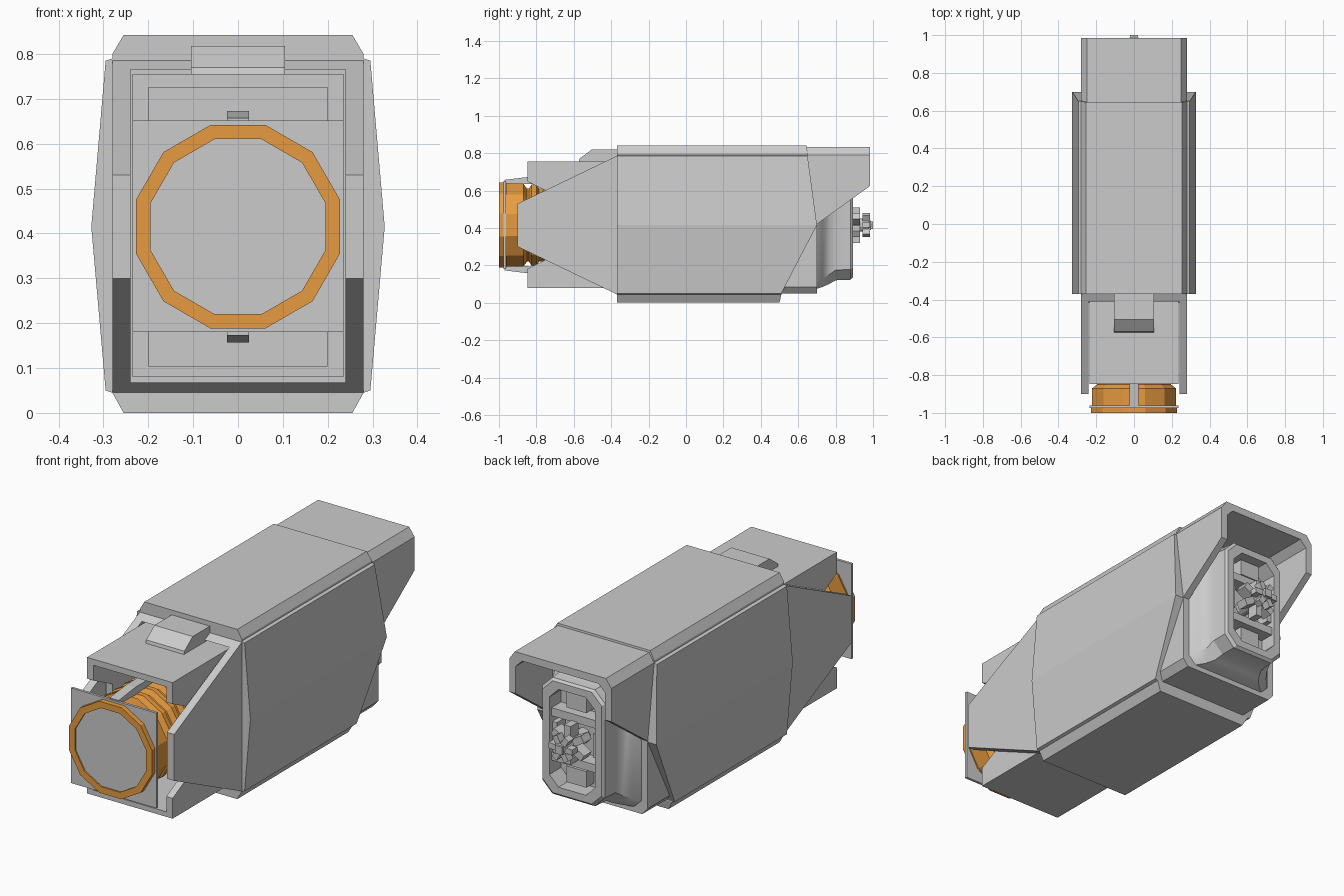
import bpy, bmesh, math
from mathutils import Matrix, Vector

if "Cube" in bpy.data.objects:
    bpy.data.objects.remove(bpy.data.objects["Cube"])

ZC = 0.415  # height of the barrel axis
orange = bpy.data.materials.new("orange")
orange.diffuse_color = (0.80, 0.33, 0.05, 1)
orange.use_nodes = True
orange.node_tree.nodes["Principled BSDF"].inputs["Base Color"].default_value = orange.diffuse_color


def loft(name, rings, mat=None, closed=False):
    """Skin a stack of matching point rings; cap the ends or join them."""
    bm = bmesh.new()
    vs = [[bm.verts.new(p) for p in r] for r in rings]
    n = len(vs[0])
    pairs = list(zip(vs, vs[1:])) + ([(vs[-1], vs[0])] if closed else [])
    for a, b in pairs:
        for i in range(n):
            j = (i + 1) % n
            bm.faces.new((a[i], a[j], b[j], b[i]))
    if not closed:
        bm.faces.new(vs[0])
        bm.faces.new(vs[-1])
    bmesh.ops.recalc_face_normals(bm, faces=bm.faces)
    me = bpy.data.meshes.new(name)
    bm.to_mesh(me)
    bm.free()
    ob = bpy.data.objects.new(name, me)
    bpy.context.collection.objects.link(ob)
    if mat:
        me.materials.append(mat)
    return ob


def levels(name, rows):
    """Rows of (z, half width, y front, y back)."""
    return loft(name, [[(-w, a, z), (w, a, z), (w, b, z), (-w, b, z)] for z, w, a, b in rows])


def box(name, x0, x1, y0, y1, z0, z1):
    return loft(name, [[(x0, y0, z), (x1, y0, z), (x1, y1, z), (x0, y1, z)] for z in (z0, z1)])


def octo(y, w, z0, z1, c):
    return [(w - c, y, z0), (w, y, z0 + c), (w, y, z1 - c), (w - c, y, z1),
            (c - w, y, z1), (-w, y, z1 - c), (-w, y, z0 + c), (c - w, y, z0)]


def dodec(y, apothem):
    r = apothem / math.cos(math.pi / 12)
    return [(r * math.sin((k + .5) * math.pi / 6), y, ZC + r * math.cos((k + .5) * math.pi / 6))
            for k in range(12)]


def cut(ob, *cutters):
    for c in cutters:
        m = ob.modifiers.new("cut", 'BOOLEAN')
        m.operation, m.solver, m.object = 'DIFFERENCE', 'EXACT', c
        bpy.context.view_layer.objects.active = ob
        bpy.ops.object.modifier_apply(modifier=m.name)
        bpy.data.objects.remove(c)


def spin(ob, angle):
    """Turn a part about the barrel axis."""
    c = Vector((0, 0, ZC))
    ob.data.transform(Matrix.Translation(c) @ Matrix.Rotation(angle, 4, 'Y') @ Matrix.Translation(-c))


# Main body with bulged side panels
levels("main_body", [(0, .255, -.37, .50), (.045, .28, -.37, .51), (.05, .295, -.37, .51),
                     (.415, .327, -.37, .70), (.785, .295, -.37, .65),
                     (.79, .28, -.37, .65), (.80, .28, -.37, .65), (.842, .255, -.37, .645)])

# Front collar with tapering side cheeks
collar = levels("front_collar", [(.045, .28, -.37, -.3), (.30, .28, -.90, -.3),
                                 (.53, .28, -.90, -.3), (.785, .28, -.37, -.3)])
cut(collar, box("collar_cutter", -.24, .24, -1.2, -.36, .068, .765))

# Front housing, hollow, with notched sides
housing = box("front_housing", -.235, .235, -.848, -.34, .08, .755)
cut(housing, box("cavity_cutter", -.2, .2, -1, -.42, .105, .725),
    levels("notch_cutter", [(.18, .5, -1, -.85), (.255, .5, -1, -.70),
                            (.575, .5, -1, -.70), (.65, .5, -1, -.85)]))

# Latch on top
loft("top_latch", [[(x, -.575, .75), (x, -.57, .77), (x, -.505, .818), (x, -.36, .818), (x, -.36, .75)]
                   for x in (-.105, .105)])

# Lens: ring, face, square plate, ribbed barrel
loft("lens_ring", [dodec(-1, .195), dodec(-1, .227), dodec(-.96, .227), dodec(-.96, .195)],
     orange, closed=True)
loft("lens_face", [dodec(-.993, .195), dodec(-.96, .195)])
box("lens_plate", -.235, .235, -.975, -.962, .18, .652)
barrel = [(-.962, .222), (-.87, .222), (-.85, .195)]
for k in range(4):
    y = -.84 + k * .075
    barrel += [(y, .195), (y + .015, .218), (y + .04, .218), (y + .055, .195)]
barrel += [(-.42, .195)]
loft("ribbed_barrel", [dodec(y, r) for y, r in barrel], orange)

# Guide strips above and below the barrel
for s, tag in ((1, "upper"), (-1, "lower")):
    loft(tag + "_guide_strip", [[(x, -.97, ZC + s * .215), (x, -.97, ZC + s * .242),
                                 (x, -.84, ZC + s * .258), (x, -.6, ZC + s * .258),
                                 (x, -.6, ZC + s * .235), (x, -.84, ZC + s * .22)]
                                for x in (-.025, .025)])

# Rear hood, open at the back
hood = levels("rear_hood", [(.05, .25, .45, .70), (.085, .28, .45, .70), (.42, .28, .45, .70),
                            (.625, .28, .45, .985), (.79, .28, .45, .985), (.832, .25, .45, .985)])
cut(hood, loft("hood_cutter", [octo(y, .245, .08, .795, .035) for y in (.69, 1.2)]))

# Connector pod flaring out of the hood, with a recess
pod = loft("connector_pod", [octo(.685, .25, .07, .80, .035), octo(.70, .243, .075, .79, .04),
                             octo(.73, .21, .085, .755, .045), octo(.765, .185, .10, .72, .05),
                             octo(.80, .175, .12, .705, .055), octo(.88, .172, .123, .70, .055),
                             octo(.892, .162, .135, .69, .055)])
cut(pod, loft("recess_cutter", [octo(y, .125, .17, .655, .05) for y in (.80, 1.0)]))
pod.select_set(True)
bpy.context.view_layer.objects.active = pod
bpy.ops.object.shade_smooth_by_angle(angle=math.radians(30))

# Blocks inside the recess
for s, tag in ((1, "upper"), (-1, "lower")):
    z = ZC + s * .11
    box(tag + "_shelf", -.127, .127, .79, .875, z - .02, z + .02)
    z = ZC + s * .185
    box(tag + "_socket_block", -.055, .055, .79, .86, z - .04, z + .04)
for s, tag in ((1, "right"), (-1, "left")):
    box(tag + "_side_block", s * .125 - .025, s * .125 + .025, .79, .87, ZC - .06, ZC + .06)

# Rotary hub with fins and claws
loft("hub", [dodec(.79, .035), dodec(.975, .035), dodec(.99, .02)])
for k in range(6):
    a = k * math.pi / 3
    spin(box("hub_fin", -.018, .018, .87, .93, ZC + .035, ZC + .095), a)
    spin(box("hub_claw", -.014, .014, .945, .985, ZC + .02, ZC + .065), a + .5)
box("hub_tip", -.02, .02, .97, 1.0, ZC - .02, ZC + .02)
